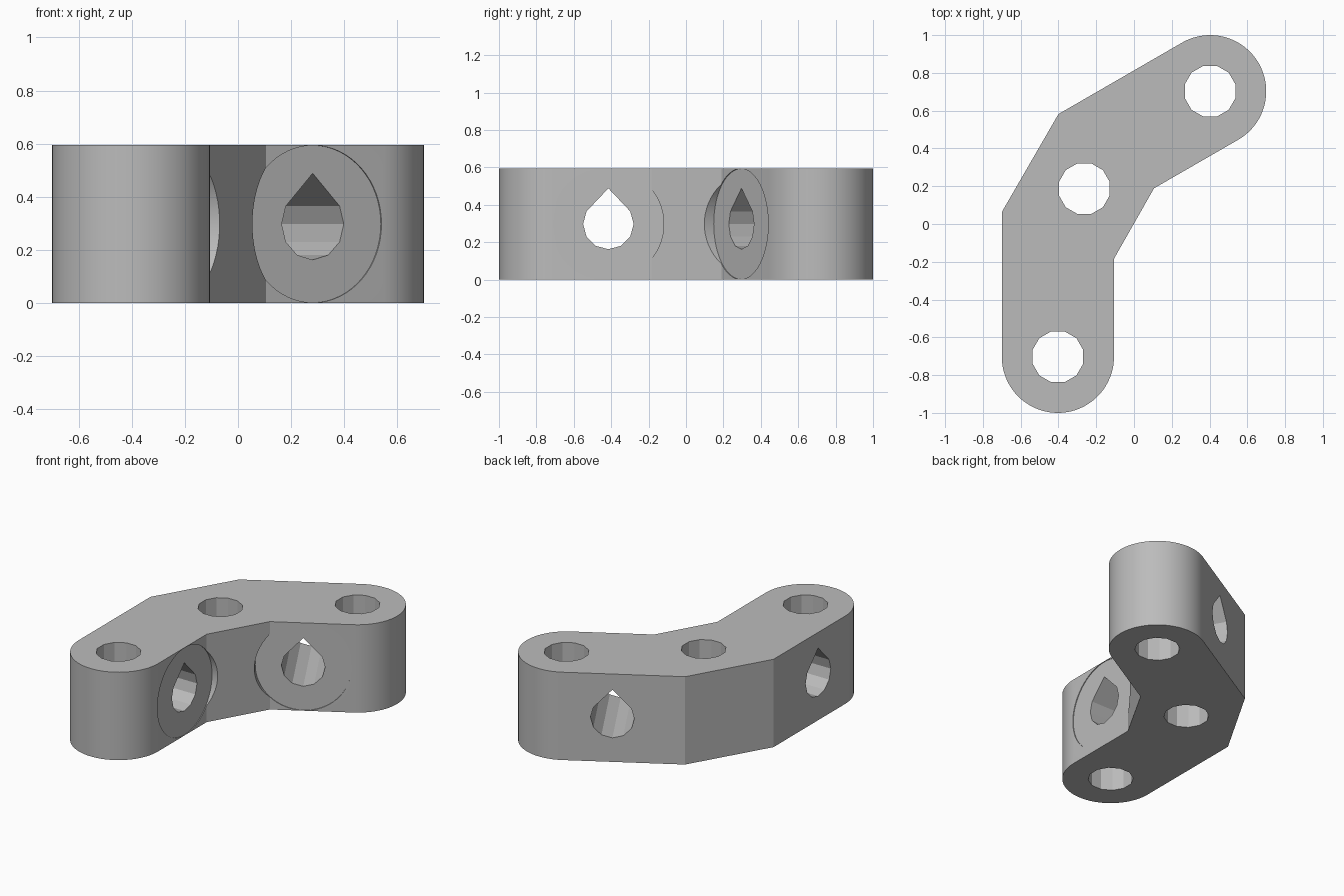
import bpy
from math import sin, cos, radians, pi
from mathutils import Matrix, Vector

cube = bpy.data.objects.get("Cube")
if cube:
    bpy.data.objects.remove(cube)

R, H = 0.297, 0.595               # arm half width, plate height
END_A, END_B = (-0.403, -0.703), (0.403, 0.703)
HOLE = 0.135
RECESS = 0.005

grey = bpy.data.materials.new("light grey")
grey.diffuse_color = (0.5, 0.5, 0.5, 1)
grey.use_nodes = True
grey.node_tree.nodes["Principled BSDF"].inputs["Base Color"].default_value = (0.5, 0.5, 0.5, 1)


def arc(centre, r, start, end, steps):
    angles = [radians(start + (end - start) * i / steps) for i in range(steps + 1)]
    return [(centre[0] + r * cos(a), centre[1] + r * sin(a)) for a in angles]


def prism(name, outline, low, high, matrix=Matrix()):
    """Extrude a counter-clockwise outline along local z."""
    n = len(outline)
    verts = [matrix @ Vector((x, y, z)) for z in (low, high) for x, y in outline]
    faces = [list(range(n))[::-1], list(range(n, 2 * n))]
    faces += [[i, (i + 1) % n, n + (i + 1) % n, n + i] for i in range(n)]
    mesh = bpy.data.meshes.new(name)
    mesh.from_pydata(verts, [], faces)
    mesh.materials.append(grey)
    obj = bpy.data.objects.new(name, mesh)
    bpy.context.collection.objects.link(obj)
    return obj


# Angled bracket body: two round-ended arms joined by a slanted middle
outline = arc(END_A, R, 180, 360, 40) + [(-0.106, -0.184), (0.106, 0.189)]
outline += arc(END_B, R, -60, 120, 40) + [(-0.40, 0.582), (-0.70, 0.063)]
body = prism("angled_bracket", outline, 0, H)

cutters = []

# Vertical holes in both ends and the middle
for centre in (END_A, (-0.263, 0.187), END_B):
    cutters.append(prism("vertical_hole_cutter", arc(centre, HOLE * 1.03, 15, 345, 11), -0.1, H + 0.1))

# Cross holes with a pointed roof, and a shallow round seat on the inner face
teardrop = arc((0, 0), HOLE, 150, 390, 8) + [(0, HOLE * 1.414)]
seat = arc((0, 0), R - 0.001, 0, 354.375, 63)
for x, y, heading in ((-0.106, -0.415, 0), (0.284, 0.292, -60)):
    # local z points out of the inner face, local y points up
    frame = (Matrix.Translation((x, y, H / 2)) @ Matrix.Rotation(radians(heading), 4, 'Z')
             @ Matrix.Rotation(pi / 2, 4, 'Z') @ Matrix.Rotation(pi / 2, 4, 'X'))
    cutters.append(prism("cross_hole_cutter", teardrop, -0.8, 0.2, frame))
    cutters.append(prism("seat_cutter", seat, -RECESS, 0.5, frame))

# Cut everything out and bake the result
for cutter in cutters:
    cutter.hide_render = True
    cut = body.modifiers.new("cut", 'BOOLEAN')
    cut.operation, cut.solver, cut.object = 'DIFFERENCE', 'EXACT', cutter
bpy.context.view_layer.update()
result = bpy.data.meshes.new_from_object(body.evaluated_get(bpy.context.evaluated_depsgraph_get()))
body.modifiers.clear()
body.data = result
for cutter in cutters:
    bpy.data.objects.remove(cutter)

# Smooth the round ends, keep corners and hole facets crisp
bpy.ops.object.select_all(action='DESELECT')
body.select_set(True)
bpy.context.view_layer.objects.active = body
bpy.ops.object.shade_smooth_by_angle(angle=radians(15))
